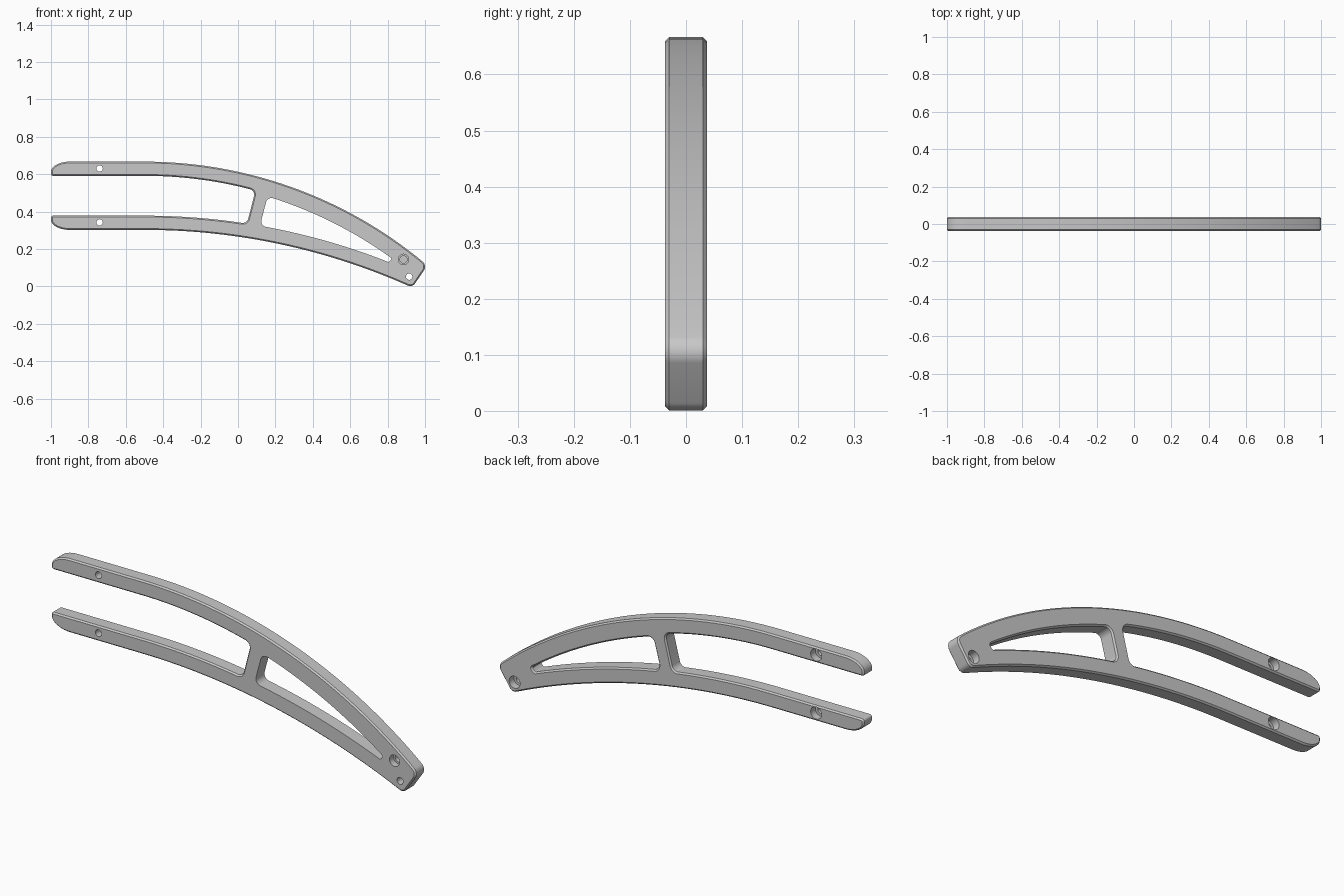
import bpy, bmesh
from math import sqrt, sin, cos, pi, tan
from mathutils import Vector

if "Cube" in bpy.data.objects:
    bpy.data.objects.remove(bpy.data.objects["Cube"])

HALF, CH = 0.037, 0.007            # half thickness, chamfer width
TOP, BOTTOM, BEND = 0.667, 0.302, -0.5
R_TOP, R_BOTTOM = 2.338, 3.48      # sweep radii of the two rails


def rail(x, radius, z0):
    """Height of a rail edge: straight, then a circular sweep downward."""
    d = max(0, x - BEND)
    return z0 - radius + sqrt(radius * radius - d * d)


def top_edge(x, w=0):
    return rail(x, R_TOP - w, TOP - w)


def bottom_edge(x, w=0):
    return rail(x, R_BOTTOM + w, BOTTOM + w)


def edge(func, x0, x1, w=0, n=32):
    return [(x0 + (x1 - x0) * i / n, func(x0 + (x1 - x0) * i / n, w)) for i in range(n + 1)]


def rounded(points, n=8):
    """Turn (x, z, radius) corners into arcs, keep plain (x, z) points."""
    out = []
    for i, p in enumerate(points):
        v = Vector(p[:2])
        if len(p) == 2:
            out.append(v)
            continue
        a = (Vector(points[i - 1][:2]) - v).normalized()
        b = (Vector(points[(i + 1) % len(points)][:2]) - v).normalized()
        half = a.angle(b) / 2
        centre = v + (a + b).normalized() * p[2] / sin(half)
        start = v + a * p[2] / tan(half) - centre
        end = v + b * p[2] / tan(half) - centre
        # directions swept from start to end, scaled to the corner radius
        out += [centre + start.lerp(end, k / n).normalized() * p[2] for k in range(n + 1)]
    return out


def offset(loop, d):
    """Move a clockwise loop inward by d."""
    out = []
    for i, p in enumerate(loop):
        a = (p - loop[i - 1]).normalized()
        b = (loop[(i + 1) % len(loop)] - p).normalized()
        m = Vector((a.y + b.y, -a.x - b.x)).normalized()
        out.append(p + m * d / max(0.5, m.dot(Vector((a.y, -a.x)))))
    return out


def circle(x, z, r, n=32):
    return [Vector((x + r * sin(2 * pi * k / n), z + r * cos(2 * pi * k / n))) for k in range(n)]


def loft(bm, layers):
    """Closed solid through (y, loop) layers."""
    rings = [[bm.verts.new((p.x, y, p.y)) for p in loop] for y, loop in layers]
    for r, s in zip(rings, rings[1:]):
        for i in range(len(r)):
            bm.faces.new((r[i - 1], r[i], s[i], s[i - 1]))
    bm.faces.new(rings[0])
    bm.faces.new(rings[-1])


def make(name, solids):
    """One mesh object from a list of lofted solids."""
    bm = bmesh.new()
    for layers in solids:
        loft(bm, layers)
    bmesh.ops.recalc_face_normals(bm, faces=bm.faces)
    mesh = bpy.data.meshes.new(name)
    bm.to_mesh(mesh)
    bm.free()
    ob = bpy.data.objects.new(name, mesh)
    bpy.context.collection.objects.link(ob)
    return ob


# Rounded tips of the two prongs, the lower mirrored from the upper
tip = [(-0.9 - 0.1 * cos(t), 0.612 + 0.055 * sin(t)) for t in (k * pi / 20 for k in range(11))]
lower_tip = [(x, TOP + BOTTOM - z) for x, z in reversed(tip)]

# Outer outline, clockwise: top rail, rounded end, bottom rail, open slot
W = 0.076
outline = rounded(
    tip + edge(top_edge, BEND, 0.96)
    + [(1.012, 0.112, 0.035), (0.932, -0.006, 0.03)]
    + edge(bottom_edge, 0.885, BEND) + lower_tip
    + [(-1.0, BOTTOM + W, 0.012)] + edge(bottom_edge, BEND, 0.005, W)
    + [(0.048, bottom_edge(0.048, W), 0.03), (0.093, top_edge(0.093, W), 0.03)]
    + edge(top_edge, 0.05, BEND, W) + [(-1.0, TOP - W, 0.012)])
inset = offset(outline, CH)
body = make("forked_arm", [[(-HALF, inset), (CH - HALF, outline),
                            (HALF - CH, outline), (HALF, inset)]])

# Curved window, chamfered on the back only
V = 0.088
window = rounded(
    [(0.158, top_edge(0.158, V), 0.03)] + edge(top_edge, 0.2, 0.805, V)
    + [(0.824, top_edge(0.824, V), 0.008), (0.806, bottom_edge(0.806, W), 0.008)]
    + edge(bottom_edge, 0.785, 0.16, W) + [(0.117, bottom_edge(0.117, W), 0.03)])
cuts = [[(-0.05, window), (HALF - CH, window), (HALF + CH, offset(window, -2 * CH))]]

# Through holes with counterbores at the back
for x, z in ((-0.74, 0.63), (-0.74, 0.342), (0.915, 0.052)):
    small, large = circle(x, z, 0.017), circle(x, z, 0.03)
    cuts.append([(-0.05, small), (0.0, small), (0.0, large), (0.05, large)])

# Blind stepped hole at the front
wide, narrow = circle(0.885, 0.144, 0.028), circle(0.885, 0.144, 0.019)
cuts.append([(-0.05, wide), (-0.005, wide), (-0.005, narrow), (0.015, narrow)])

cutter = make("opening_cutter", cuts)
cutter.hide_render = True
mod = body.modifiers.new("openings", "BOOLEAN")
mod.operation = "DIFFERENCE"
mod.solver = "EXACT"
mod.object = cutter
bpy.context.view_layer.objects.active = body
body.select_set(True)
bpy.ops.object.modifier_apply(modifier=mod.name)
bpy.data.objects.remove(cutter)

# Plain grey finish
grey = bpy.data.materials.new("plain grey")
grey.use_nodes = True
colour = (0.58, 0.58, 0.58, 1)
grey.diffuse_color = colour
grey.node_tree.nodes["Principled BSDF"].inputs["Base Color"].default_value = colour
body.data.materials.clear()
body.data.materials.append(grey)
bpy.ops.object.shade_smooth_by_angle(angle=pi / 6)
